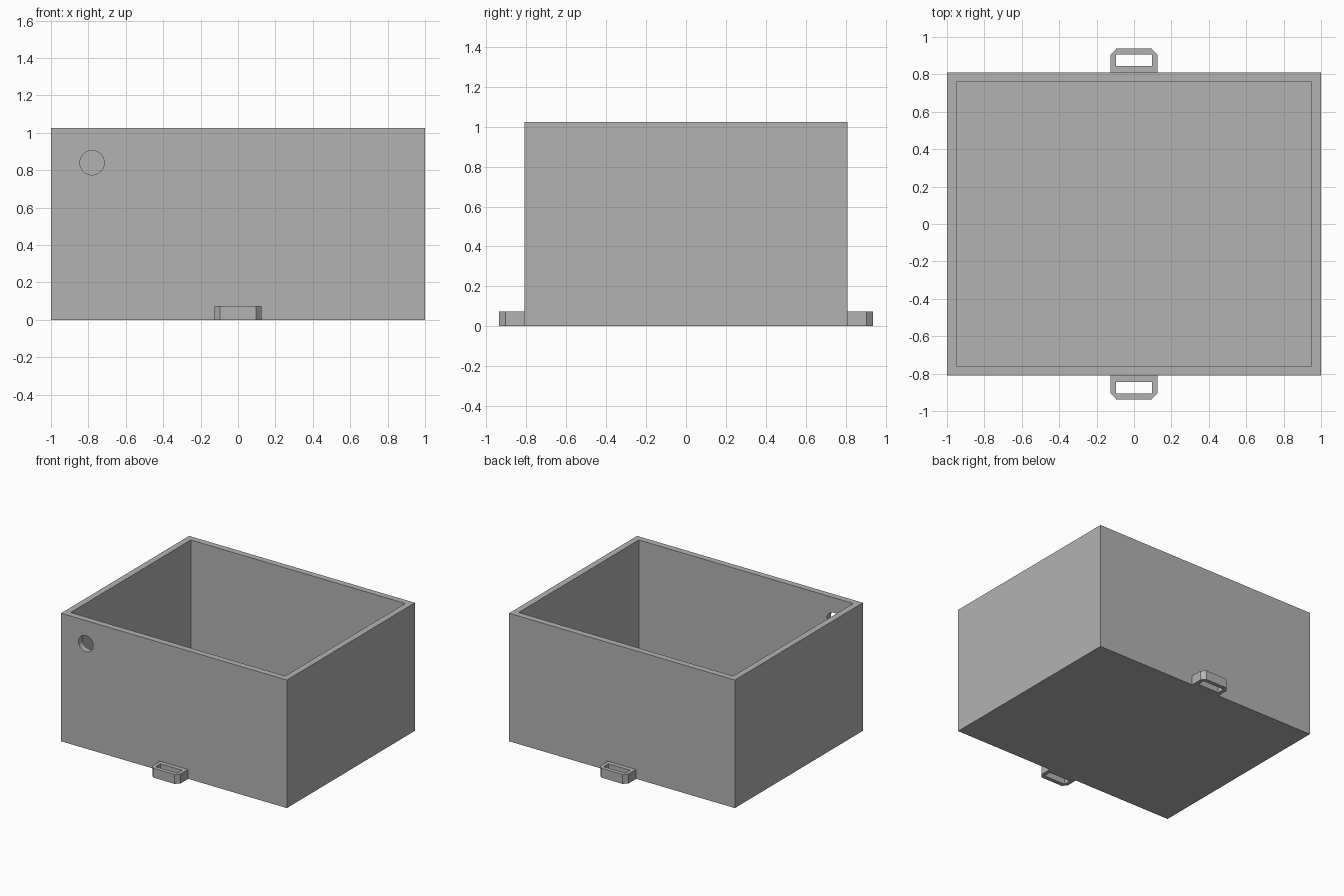
import bpy
import bmesh
from math import radians
from mathutils import Matrix, Vector

if "Cube" in bpy.data.objects:
    bpy.data.objects.remove(bpy.data.objects["Cube"], do_unlink=True)

HALF_X, HALF_Y, HEIGHT, WALL = 1.0, 0.81, 1.025, 0.05
LUG_HEIGHT = 0.075

grey = bpy.data.materials.new("light_grey")
grey.use_nodes = True
colour = (0.45, 0.45, 0.45, 1)
grey.diffuse_color = colour
grey.node_tree.nodes["Principled BSDF"].inputs["Base Color"].default_value = colour


def make_object(name, bm):
    bmesh.ops.recalc_face_normals(bm, faces=bm.faces)
    mesh = bpy.data.meshes.new(name)
    bm.to_mesh(mesh)
    bm.free()
    mesh.materials.append(grey)
    obj = bpy.data.objects.new(name, mesh)
    bpy.context.collection.objects.link(obj)
    return obj


def block(bm, low, high):
    low, high = Vector(low), Vector(high)
    matrix = Matrix.Translation((low + high) / 2) @ Matrix.Diagonal((*(high - low), 1))
    return bmesh.ops.create_cube(bm, size=1, matrix=matrix)


def cut(obj, cutter):
    """Subtract the cutter, apply the result and remove the cutter."""
    mod = obj.modifiers.new("cut", 'BOOLEAN')
    mod.operation, mod.solver, mod.object = 'DIFFERENCE', 'EXACT', cutter
    bpy.ops.object.select_all(action='DESELECT')
    bpy.context.view_layer.objects.active = obj
    obj.select_set(True)
    bpy.ops.object.modifier_apply(modifier=mod.name)
    bpy.data.objects.remove(cutter, do_unlink=True)


# Open box: inset the top face for the rim, then push it down to the floor
bm = bmesh.new()
block(bm, (-HALF_X, -HALF_Y, 0), (HALF_X, HALF_Y, HEIGHT))
bm.normal_update()
top = max(bm.faces, key=lambda f: f.normal.z)
bmesh.ops.inset_region(bm, faces=[top], thickness=WALL, use_even_offset=True)
well = bmesh.ops.extrude_discrete_faces(bm, faces=[top])["faces"][0]
bmesh.ops.translate(bm, verts=well.verts, vec=(0, 0, WALL - HEIGHT))
box = make_object("open_box", bm)

# Round cable hole through the front wall
bm = bmesh.new()
bmesh.ops.create_cone(
    bm, cap_ends=True, segments=48, radius1=0.065, radius2=0.065, depth=WALL * 3,
    matrix=Matrix.Translation((-0.78, -HALF_Y + WALL / 2, 0.84))
    @ Matrix.Rotation(radians(90), 4, 'X'))
cut(box, make_object("hole_cutter", bm))
bpy.ops.object.shade_smooth_by_angle(angle=radians(30))

# Slotted mounting lugs with chamfered outer corners, front and back
profile = [(-0.125, 0.81), (0.125, 0.81), (0.125, 0.905),
           (0.095, 0.937), (-0.095, 0.937), (-0.125, 0.905)]
for name, side in (("front_lug", -1), ("back_lug", 1)):
    bm = bmesh.new()
    base = bm.faces.new([bm.verts.new((x, side * y, 0)) for x, y in profile])
    raised = bmesh.ops.extrude_face_region(bm, geom=[base], use_keep_orig=True)["geom"]
    bmesh.ops.translate(bm, vec=(0, 0, LUG_HEIGHT),
                        verts=[v for v in raised if isinstance(v, bmesh.types.BMVert)])
    lug = make_object(name, bm)
    bm = bmesh.new()
    ends = sorted((side * 0.845, side * 0.905))
    block(bm, (-0.095, ends[0], -0.1), (0.095, ends[1], LUG_HEIGHT + 0.1))
    cut(lug, make_object("slot_cutter", bm))
